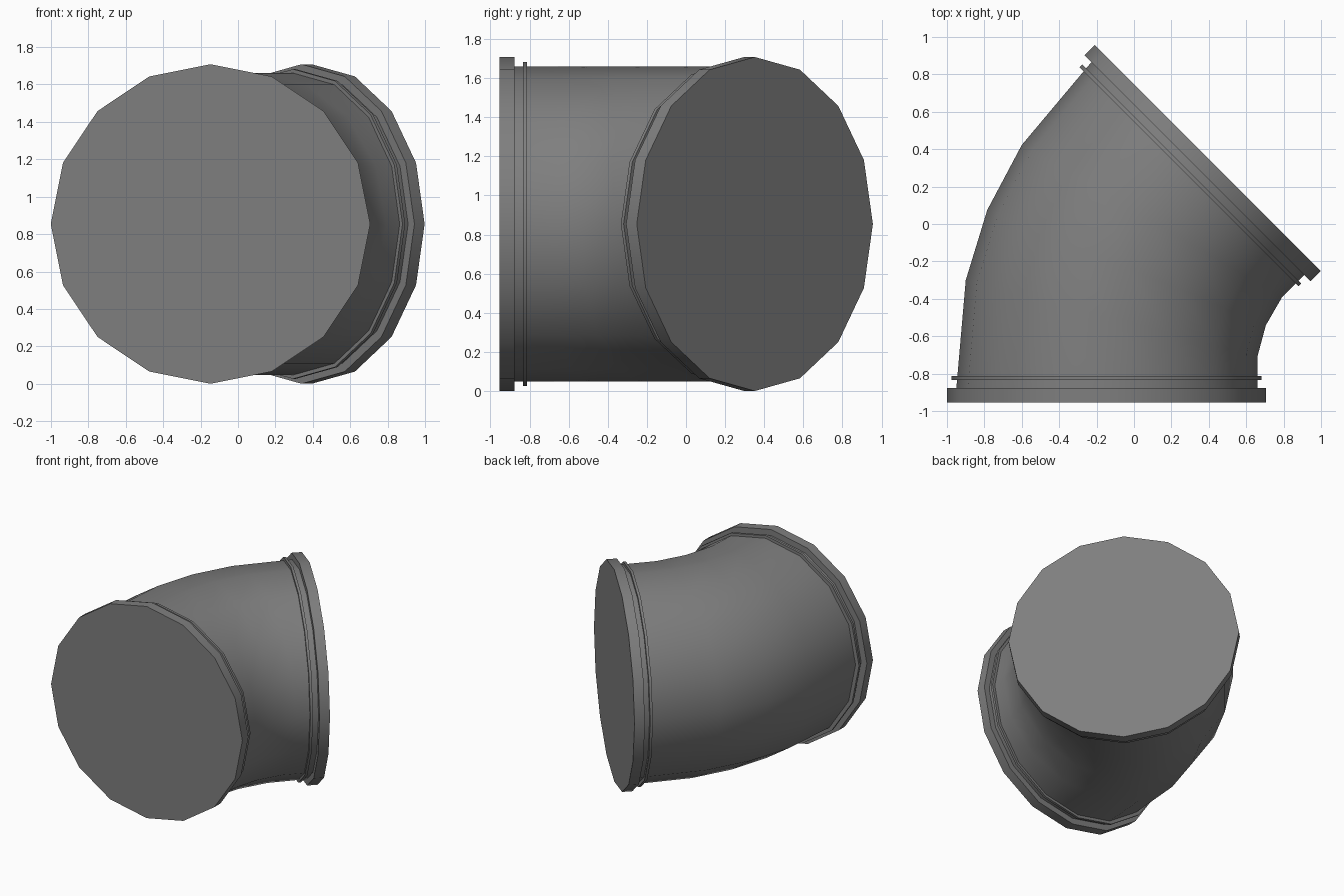
import bpy
import bmesh
import math
from mathutils import Vector

if "Cube" in bpy.data.objects:
    bpy.data.objects.remove(bpy.data.objects["Cube"], do_unlink=True)

SIDES = 16
FLANGE_R, RING_R, PIPE_R = 0.854, 0.828, 0.806
BEND = math.radians(45)
CORNER = Vector((-0.147, -0.189, FLANGE_R))  # where the two straight axes meet
REACH = 0.765                                # corner to each outer end face

grey = bpy.data.materials.new("dark_grey_metal")
grey.use_nodes = True
colour = (0.21, 0.21, 0.21, 1)
grey.diffuse_color = colour
grey.node_tree.nodes["Principled BSDF"].inputs["Base Color"].default_value = colour


def axis(angle):
    return Vector((math.sin(angle), math.cos(angle), 0))


def across(angle):
    return Vector((math.cos(angle), -math.sin(angle), 0))


def loft(name, sections, capped):
    """Skin round sections given as (centre, heading angle, radius)."""
    bm = bmesh.new()
    rings = []
    for centre, angle, radius in sections:
        ring = []
        for i in range(SIDES):
            a = math.tau * i / SIDES
            offset = across(angle) * math.cos(a) + Vector((0, 0, math.sin(a)))
            ring.append(bm.verts.new(centre + offset * radius))
        rings.append(ring)
    for low, high in zip(rings, rings[1:]):
        for i in range(SIDES):
            j = (i + 1) % SIDES
            bm.faces.new((low[i], low[j], high[j], high[i]))
    if capped:
        bm.faces.new(rings[0])
        bm.faces.new(rings[-1])
    bmesh.ops.recalc_face_normals(bm, faces=bm.faces)
    mesh = bpy.data.meshes.new(name)
    bm.to_mesh(mesh)
    bm.free()
    mesh.materials.append(grey)
    obj = bpy.data.objects.new(name, mesh)
    bpy.context.collection.objects.link(obj)
    bpy.ops.object.select_all(action="DESELECT")
    obj.select_set(True)
    bpy.context.view_layer.objects.active = obj
    bpy.ops.object.shade_smooth_by_angle(angle=math.radians(35))
    return obj


def end_point(angle, sign, inset):
    return CORNER + axis(angle) * sign * (REACH - inset)


# Curved pipe body, symmetric about the middle of the bend
mid = BEND / 2
bend_in, bend_along, bend_turn = 0.146, 0.282, math.radians(7.8)
body = [(end_point(0, -1, 0.04), 0, PIPE_R)]
for s, inward in ((-1, bend_in), (0, 0.116), (1, bend_in)):
    centre = CORNER + across(mid) * inward + axis(mid) * bend_along * s
    body.append((centre, mid + bend_turn * s, PIPE_R))
body.append((end_point(BEND, 1, 0.04), BEND, PIPE_R))
loft("elbow_pipe", body, False)

# Closed flange and thin collar ring at each end
for label, angle, sign in (("front", 0, -1), ("back", BEND, 1)):
    for part, radius, near, far in (("flange", FLANGE_R, 0, 0.077),
                                    ("collar_ring", RING_R, 0.121, 0.141)):
        loft(f"{label}_{part}",
             [(end_point(angle, sign, d), angle, radius) for d in (near, far)], True)
